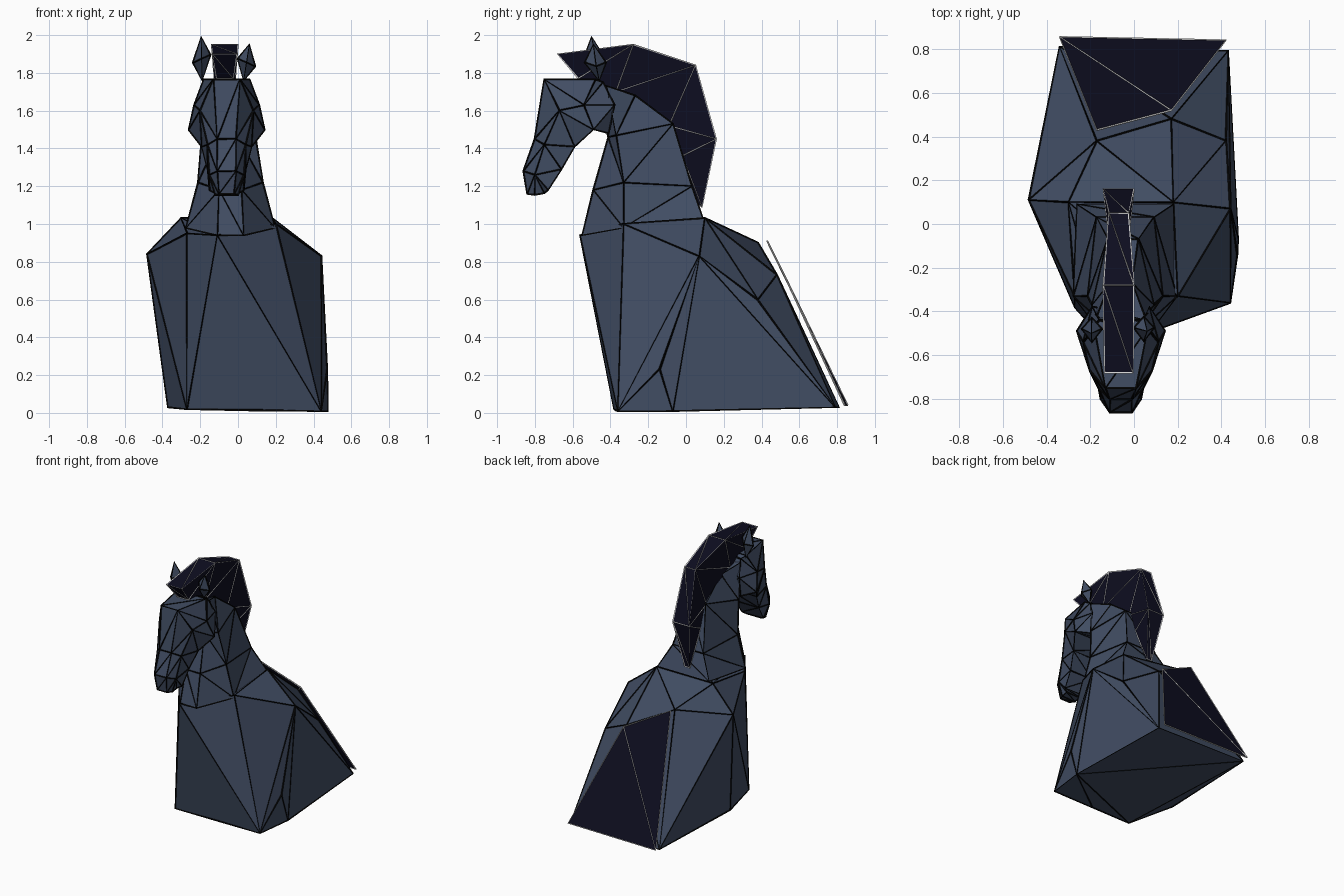
import bpy
import bmesh
from mathutils import Vector

if "Cube" in bpy.data.objects:
    bpy.data.objects.remove(bpy.data.objects["Cube"], do_unlink=True)


def material(name, colour):
    mat = bpy.data.materials.new(name)
    mat.use_nodes = True
    rgba = (*colour, 1)
    mat.diffuse_color = rgba
    mat.node_tree.nodes["Principled BSDF"].inputs["Base Color"].default_value = rgba
    return mat


slate = material("slate blue", (0.053, 0.074, 0.125))
black = material("black trim", (0.001, 0.001, 0.001))
navy = material("dark navy", (0.004, 0.004, 0.014))
pale = material("pale trim", (0.7, 0.7, 0.7))


def finish(name, bm, skin, trim, width):
    """Triangulate, add the object and trim each edge with a thin strut."""
    bmesh.ops.triangulate(bm, faces=bm.faces[:])
    bmesh.ops.recalc_face_normals(bm, faces=bm.faces[:])
    mesh = bpy.data.meshes.new(name)
    bm.to_mesh(mesh)
    bm.free()
    mesh.materials.append(skin)
    mesh.materials.append(trim)
    obj = bpy.data.objects.new(name, mesh)
    bpy.context.collection.objects.link(obj)
    wire = obj.modifiers.new("edge trim", 'WIREFRAME')
    wire.thickness = width
    wire.use_replace = False
    wire.use_even_offset = False
    wire.use_boundary = True
    wire.material_offset = 1
    return obj


def hull(name, points, skin=slate, trim=black, width=0.014):
    bm = bmesh.new()
    verts = [bm.verts.new(p) for p in points]
    out = bmesh.ops.convex_hull(bm, input=verts)
    loose = {v for v in out["geom_interior"] if isinstance(v, bmesh.types.BMVert)}
    bmesh.ops.delete(bm, geom=list(loose), context='VERTS')
    return finish(name, bm, skin, trim, width)


def loft(name, sections, skin=slate, trim=black, width=0.014):
    """Each section is (centre x, half profile of (half width, y, z))."""
    bm = bmesh.new()
    rings = []
    for centre, half in sections:
        right = [bm.verts.new((centre + w, y, z)) for w, y, z in half]
        left = [bm.verts.new((centre - w, y, z)) for w, y, z in reversed(half)]
        rings.append(right + left)
    for a, b in zip(rings, rings[1:]):
        for i in range(len(a)):
            j = (i + 1) % len(a)
            bm.faces.new((a[i], a[j], b[j], b[i]))
    bm.faces.new(rings[0])
    bm.faces.new(rings[-1])
    return finish(name, bm, skin, trim, width)


# Chest and shoulders: a faceted block that leans back
base = [(-0.27, -0.38, 0.02), (0.08, -0.37, 0.015), (0.44, -0.36, 0.01),
        (0.475, -0.07, 0.01), (0.43, 0.79, 0.03), (-0.34, 0.81, 0.03),
        (-0.37, -0.01, 0.03)]
shoulders = [(-0.48, 0.11, 0.84), (0.44, 0.07, 0.83), (0.42, 0.38, 0.6),
             (0.17, 0.48, 0.73), (-0.17, 0.38, 0.9), (0.47, -0.14, 0.23)]
collar = [(0.18, 0.1, 1.03), (-0.3, 0.1, 1.03), (0.2, -0.33, 1.0),
          (-0.27, -0.33, 0.95), (-0.11, -0.56, 0.94)]
hull("chest", base + shoulders + collar)

# Neck, tapering up to the poll
loft("neck", [
    (-0.04, [(0.07, -0.55, 0.94), (0.235, -0.33, 0.98), (0.22, 0.09, 1.03)]),
    (-0.04, [(0.06, -0.49, 1.18), (0.17, -0.33, 1.22), (0.13, 0.03, 1.2)]),
    (-0.05, [(0.05, -0.41, 1.46), (0.14, -0.37, 1.47), (0.07, -0.07, 1.53)]),
    (-0.06, [(0.05, -0.48, 1.73), (0.11, -0.42, 1.73), (0.05, -0.27, 1.68)]),
])

# Head: crown, cheek and jaw points from the back to the lips
head_x = -0.06
loft("head", [(head_x, half) for half in (
    [(0.1, -0.44, 1.75), (0.13, -0.38, 1.63), (0.12, -0.41, 1.48)],
    [(0.12, -0.48, 1.765), (0.17, -0.54, 1.63), (0.2, -0.49, 1.5)],
    [(0.07, -0.75, 1.765), (0.14, -0.67, 1.6), (0.13, -0.59, 1.41)],
    [(0.05, -0.8, 1.45), (0.1, -0.75, 1.42), (0.1, -0.66, 1.29)],
    [(0.05, -0.86, 1.28), (0.09, -0.8, 1.26), (0.09, -0.73, 1.18)],
    [(0.04, -0.84, 1.16), (0.06, -0.8, 1.155), (0.06, -0.75, 1.165)],
)])

# Ears: slim four-sided spindles
for name, tip, root, side in (
        ("right_ear", (-0.195, -0.5, 1.99), (-0.19, -0.46, 1.76), -1),
        ("left_ear", (0.06, -0.49, 1.95), (0.03, -0.46, 1.76), 1)):
    tip, root = Vector(tip), Vector(root)
    mid = root.lerp(tip, 0.5)
    around = [(0.045 * side, 0, -0.02), (-0.045 * side, 0, 0.02),
              (0, -0.06, 0), (0, 0.05, 0)]
    hull(name, [tip, root] + [mid + Vector(a) for a in around])

# Mane: a crest curving from the forelock down the neck
loft("mane", [(-0.07, half) for half in (
    [(0.065, -0.68, 1.9), (0.045, -0.57, 1.77)],
    [(0.07, -0.28, 1.95), (0.05, -0.37, 1.7)],
    [(0.045, 0.05, 1.84), (0.04, -0.09, 1.52)],
    [(0.07, 0.16, 1.45), (0.04, -0.02, 1.36)],
    [(0.02, 0.085, 1.09), (0.015, 0.06, 1.1)],
)], navy, pale, 0.01)

# Back plate: two slanted triangles over the rump
bm = bmesh.new()
low_l, low_r, top_l, top_r = [bm.verts.new(p) for p in (
    (0.42, 0.84, 0.04), (-0.34, 0.855, 0.04), (0.17, 0.52, 0.73), (-0.17, 0.43, 0.91))]
bm.faces.new((low_l, top_l, low_r))
bm.faces.new((low_r, top_l, top_r))
finish("back_plate", bm, navy, pale, 0.01)
